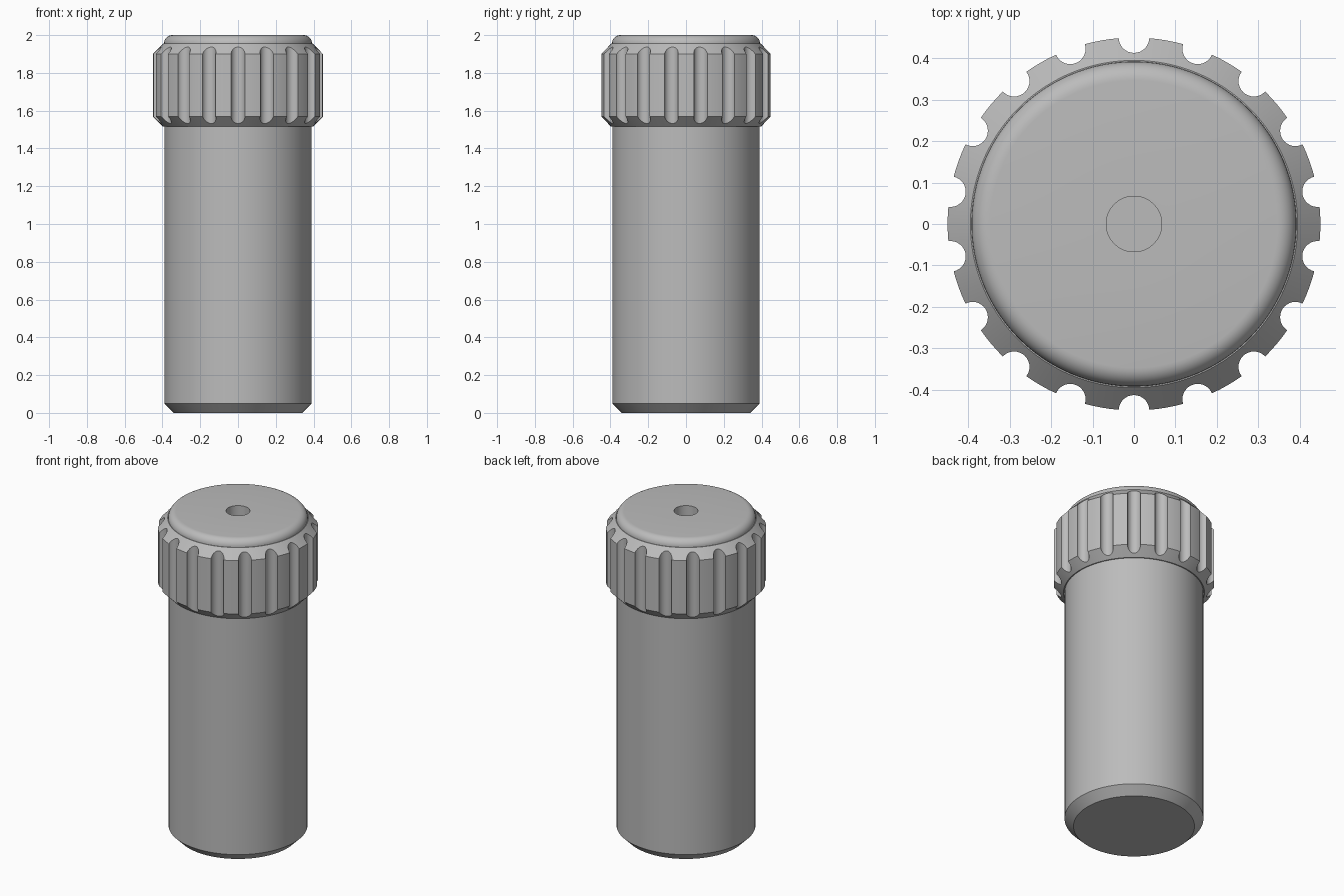
import bpy, bmesh, math

if "Cube" in bpy.data.objects:
    bpy.data.objects.remove(bpy.data.objects["Cube"])

SEG = 144
GROOVES = 18

metal = bpy.data.materials.new("grey_metal")
metal.diffuse_color = (0.5, 0.5, 0.5, 1)
metal.use_nodes = True
metal.node_tree.nodes["Principled BSDF"].inputs["Base Color"].default_value = metal.diffuse_color


def lathe(name, profile):
    """Revolve an (r, z) profile that starts and ends on the axis."""
    bm = bmesh.new()
    verts = [bm.verts.new((r, 0, z)) for r, z in profile]
    edges = [bm.edges.new(p) for p in zip(verts, verts[1:])]
    bmesh.ops.spin(bm, geom=verts + edges, cent=(0, 0, 0), axis=(0, 0, 1),
                   angle=math.tau, steps=SEG, use_duplicate=False)
    bmesh.ops.remove_doubles(bm, verts=bm.verts, dist=1e-5)
    bmesh.ops.recalc_face_normals(bm, faces=bm.faces)
    mesh = bpy.data.meshes.new(name)
    bm.to_mesh(mesh)
    bm.free()
    mesh.materials.append(metal)
    obj = bpy.data.objects.new(name, mesh)
    bpy.context.collection.objects.link(obj)
    return obj


# Knob: chamfered shank, wide collar, rounded cap and a centre hole
fillet = [(0.347 + 0.045 * math.cos(a), 1.955 + 0.045 * math.sin(a))
          for a in (math.radians(11.25 * i) for i in range(9))]
profile = [(0, 0), (0.34, 0), (0.39, 0.05), (0.39, 1.515), (0.396, 1.515),
           (0.45, 1.569), (0.45, 1.9), (0.395, 1.955)] + fillet
profile += [(0.067, 2.0), (0.067, 1.7), (0, 1.7)]
knob = lathe("knurled_knob", profile)

# Grip grooves: a ring of round rods cut out of the collar
bm = bmesh.new()
for i in range(GROOVES):
    a = math.radians(90) + math.tau * i / GROOVES
    rod = bmesh.ops.create_cone(bm, cap_ends=True, segments=32,
                                radius1=0.037, radius2=0.037, depth=0.6)
    bmesh.ops.translate(bm, verts=rod["verts"],
                        vec=(0.45 * math.cos(a), 0.45 * math.sin(a), 1.74))
mesh = bpy.data.meshes.new("groove_cutter")
bm.to_mesh(mesh)
bm.free()
mesh.materials.append(metal)
cutter = bpy.data.objects.new("groove_cutter", mesh)
bpy.context.collection.objects.link(cutter)
cutter.hide_render = True

cut = knob.modifiers.new("grooves", "BOOLEAN")
cut.operation = "DIFFERENCE"
cut.solver = "EXACT"
cut.object = cutter

bpy.context.view_layer.objects.active = knob
knob.select_set(True)
bpy.ops.object.modifier_apply(modifier=cut.name)
bpy.data.objects.remove(cutter)
bpy.ops.object.shade_smooth_by_angle(angle=math.radians(25))
